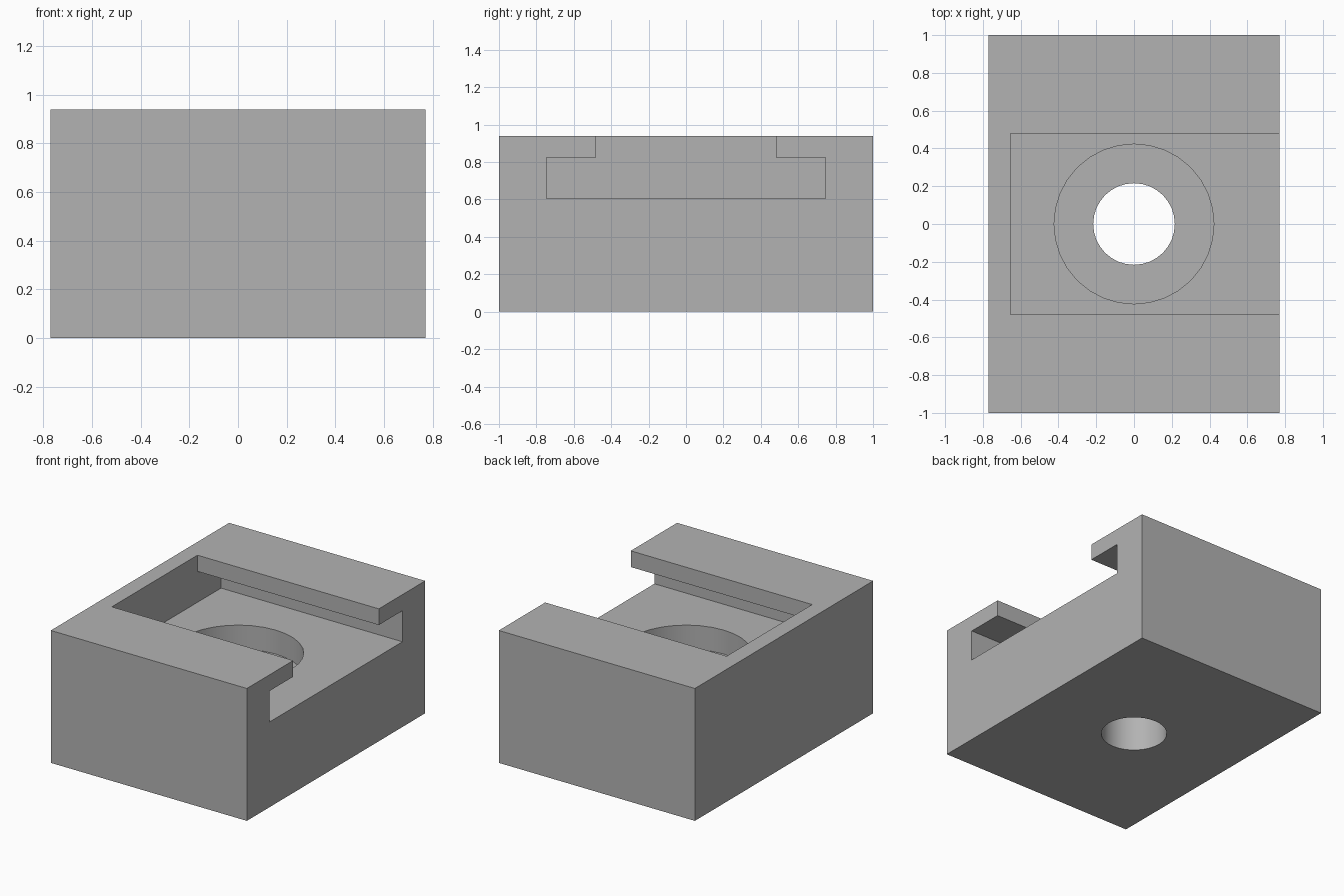
import bpy
import bmesh
import math

cube = bpy.data.objects.get("Cube")
if cube:
    bpy.data.objects.remove(cube, do_unlink=True)

HALF_X, HALF_Y, HEIGHT = 0.77, 1.0, 0.94
SLOT_END, SLOT_FLOOR, LIP_BOTTOM = -0.655, 0.605, 0.825
SLOT_HALF, MOUTH_HALF = 0.745, 0.48
BORE_RADIUS, BORE_DEPTH, HOLE_RADIUS = 0.423, 0.17, 0.216
OVER = 0.1  # how far cutters run past the block

grey = bpy.data.materials.new("plain grey")
grey.use_nodes = True
colour = (0.45, 0.45, 0.45, 1)
grey.diffuse_color = colour
grey.node_tree.nodes["Principled BSDF"].inputs["Base Color"].default_value = colour


def prism(name, outline, sweep):
    """Extrude a closed outline of 3D points along a vector."""
    bm = bmesh.new()
    face = bm.faces.new([bm.verts.new(p) for p in outline])
    swept = bmesh.ops.extrude_face_region(bm, geom=[face])["geom"]
    verts = [v for v in swept if isinstance(v, bmesh.types.BMVert)]
    bmesh.ops.translate(bm, verts=verts, vec=sweep)
    bmesh.ops.recalc_face_normals(bm, faces=bm.faces)
    mesh = bpy.data.meshes.new(name)
    bm.to_mesh(mesh)
    bm.free()
    mesh.materials.append(grey)
    obj = bpy.data.objects.new(name, mesh)
    bpy.context.collection.objects.link(obj)
    return obj


def cylinder(name, radius, bottom, top, sides=32):
    angles = [math.tau * i / sides for i in range(sides)]
    ring = [(radius * math.cos(a), radius * math.sin(a), bottom) for a in angles]
    return prism(name, ring, (0, 0, top - bottom))


# Solid block
corners = [(-HALF_X, -HALF_Y), (HALF_X, -HALF_Y), (HALF_X, HALF_Y), (-HALF_X, HALF_Y)]
block = prism("slotted_block", [(x, y, 0) for x, y in corners], (0, 0, HEIGHT))

# T-shaped slot, open on the left side and the top
half = [(SLOT_HALF, SLOT_FLOOR), (SLOT_HALF, LIP_BOTTOM),
        (MOUTH_HALF, LIP_BOTTOM), (MOUTH_HALF, HEIGHT + OVER)]
tee = half + [(-y, z) for y, z in reversed(half)]
slot = prism("slot_cutter", [(SLOT_END, y, z) for y, z in tee],
             (HALF_X + OVER - SLOT_END, 0, 0))

# Counterbore in the slot floor and the through hole
bore = cylinder("counterbore_cutter", BORE_RADIUS, SLOT_FLOOR - BORE_DEPTH, SLOT_FLOOR + OVER)
hole = cylinder("hole_cutter", HOLE_RADIUS, -OVER, SLOT_FLOOR + OVER)

# Cut the block, then discard the cutters
bpy.context.view_layer.objects.active = block
for cutter in (slot, bore, hole):
    mod = block.modifiers.new(cutter.name, "BOOLEAN")
    mod.operation = "DIFFERENCE"
    mod.solver = "EXACT"
    mod.object = cutter
    bpy.ops.object.modifier_apply(modifier=mod.name)
    bpy.data.objects.remove(cutter, do_unlink=True)

# Smooth bore walls, sharp edges elsewhere
bpy.ops.object.select_all(action="DESELECT")
block.select_set(True)
bpy.ops.object.shade_smooth_by_angle(angle=math.radians(30))
